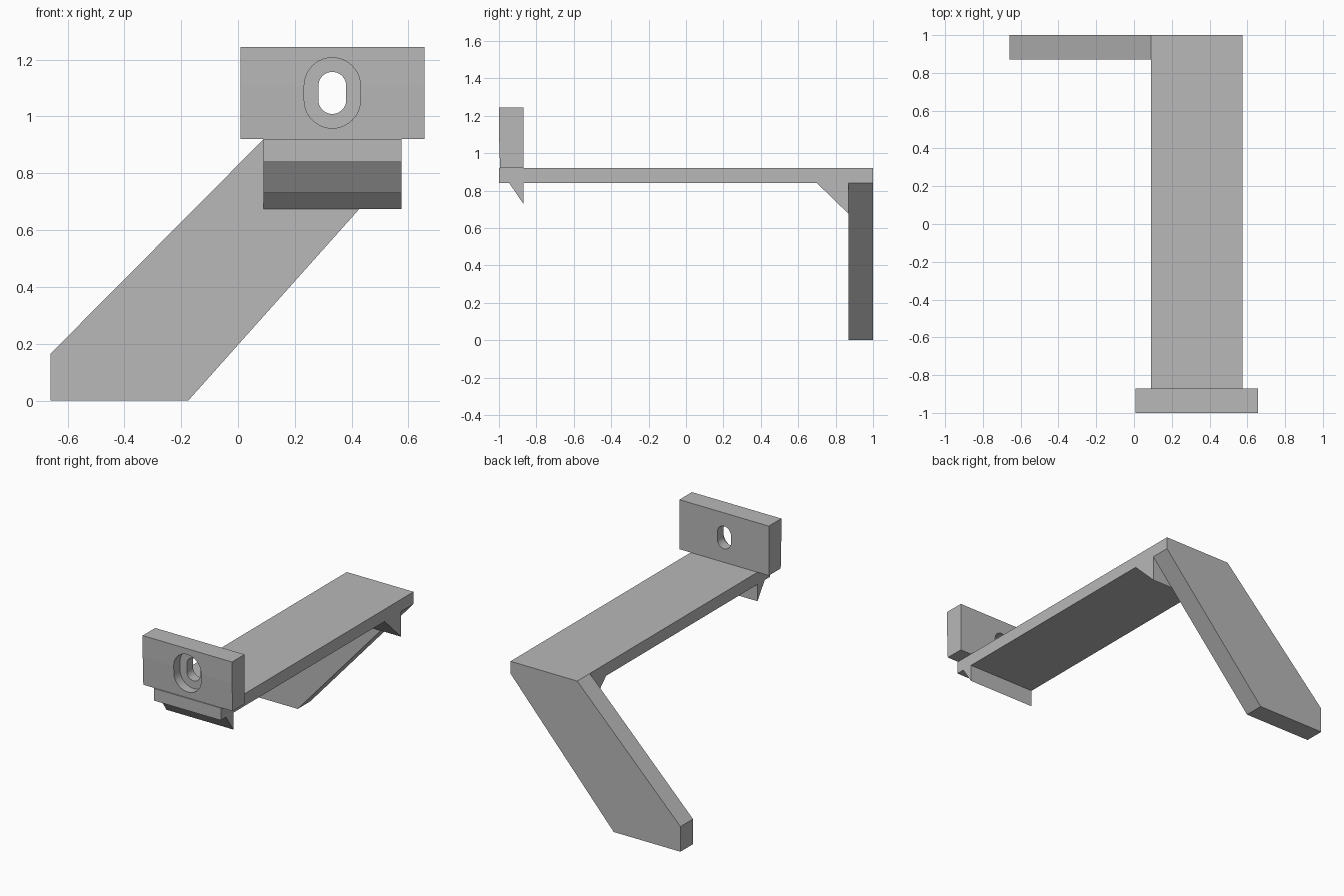
import bpy
import bmesh
from math import cos, sin, pi, radians
from mathutils import Vector

cube = bpy.data.objects.get("Cube")
if cube:
    bpy.data.objects.remove(cube, do_unlink=True)

grey = bpy.data.materials.new("plain grey")
grey.use_nodes = True
COLOUR = (0.48, 0.48, 0.48, 1)
grey.diffuse_color = COLOUR
grey.node_tree.nodes["Principled BSDF"].inputs["Base Color"].default_value = COLOUR


def extrude(name, profile, axis, start, end):
    """Extrude a profile along x (profile is y,z) or along y (profile is x,z)."""
    def place(p):
        return (start, p[0], p[1]) if axis == "x" else (p[0], start, p[1])
    bm = bmesh.new()
    face = bm.faces.new([bm.verts.new(place(p)) for p in profile])
    moved = bmesh.ops.extrude_face_region(bm, geom=[face])["geom"]
    offset = Vector((end - start, 0, 0) if axis == "x" else (0, end - start, 0))
    bmesh.ops.translate(bm, vec=offset,
                        verts=[g for g in moved if isinstance(g, bmesh.types.BMVert)])
    bmesh.ops.recalc_face_normals(bm, faces=bm.faces[:])
    mesh = bpy.data.meshes.new(name)
    bm.to_mesh(mesh)
    bm.free()
    mesh.materials.append(grey)
    obj = bpy.data.objects.new(name, mesh)
    bpy.context.collection.objects.link(obj)
    return obj


def slot_profile(x, z, radius, half, steps=20):
    """Upright slot: two half circles joined by straight sides."""
    points = []
    for side in (1, -1):
        for i in range(steps + 1):
            a = pi * i / steps
            points.append((x + side * radius * cos(a), z + side * (half + radius * sin(a))))
    return points


def cut(target, cutter):
    cutter.hide_render = True
    mod = target.modifiers.new("cut", "BOOLEAN")
    mod.operation = "DIFFERENCE"
    mod.solver = "EXACT"
    mod.object = cutter
    bpy.ops.object.select_all(action="DESELECT")
    target.select_set(True)
    bpy.context.view_layer.objects.active = target
    bpy.ops.object.modifier_apply(modifier=mod.name)
    bpy.data.objects.remove(cutter, do_unlink=True)


LEFT, RIGHT = 0.09, 0.575      # shelf width
UNDER, TOP = 0.84, 0.92        # shelf thickness
BACK, FRONT = 0.87, -0.87      # inner faces of arm and plate

# Long flat shelf
extrude("shelf", [(-1, UNDER), (1, UNDER), (1, TOP), (-1, TOP)], "x", LEFT, RIGHT)

# Slanted arm at the back
extrude("slanted_arm", [(-0.66, 0), (-0.175, 0), (RIGHT, UNDER), (RIGHT, TOP),
                        (LEFT, TOP), (-0.66, 0.165)], "y", BACK, 1)

# Brace wedge in the corner and small hook under the front
extrude("brace_wedge", [(0.70, UNDER), (BACK, 0.675), (BACK, UNDER)], "x", LEFT, RIGHT)
extrude("front_hook", [(-0.945, UNDER), (FRONT, 0.73), (FRONT, UNDER)], "x", LEFT, RIGHT)

# Mounting plate, its lower front leaning back slightly
plate = extrude("mounting_plate", [(-0.994, TOP), (FRONT, TOP), (FRONT, 1.245),
                                   (-1, 1.245), (-1, 1.105)], "x", 0.008, 0.657)

# Stepped slot through the plate
cut(plate, extrude("recess_cutter", slot_profile(0.332, 1.083, 0.099, 0.025), "y", -1.1, -0.935))
cut(plate, extrude("slot_cutter", slot_profile(0.332, 1.083, 0.049, 0.025), "y", -1.1, -0.8))
bpy.ops.object.shade_smooth_by_angle(angle=radians(30))
# Keep the shallow crease on the front and all flat faces crisp
for poly in plate.data.polygons:
    if abs(poly.normal.y) > 0.5:
        poly.use_smooth = False
